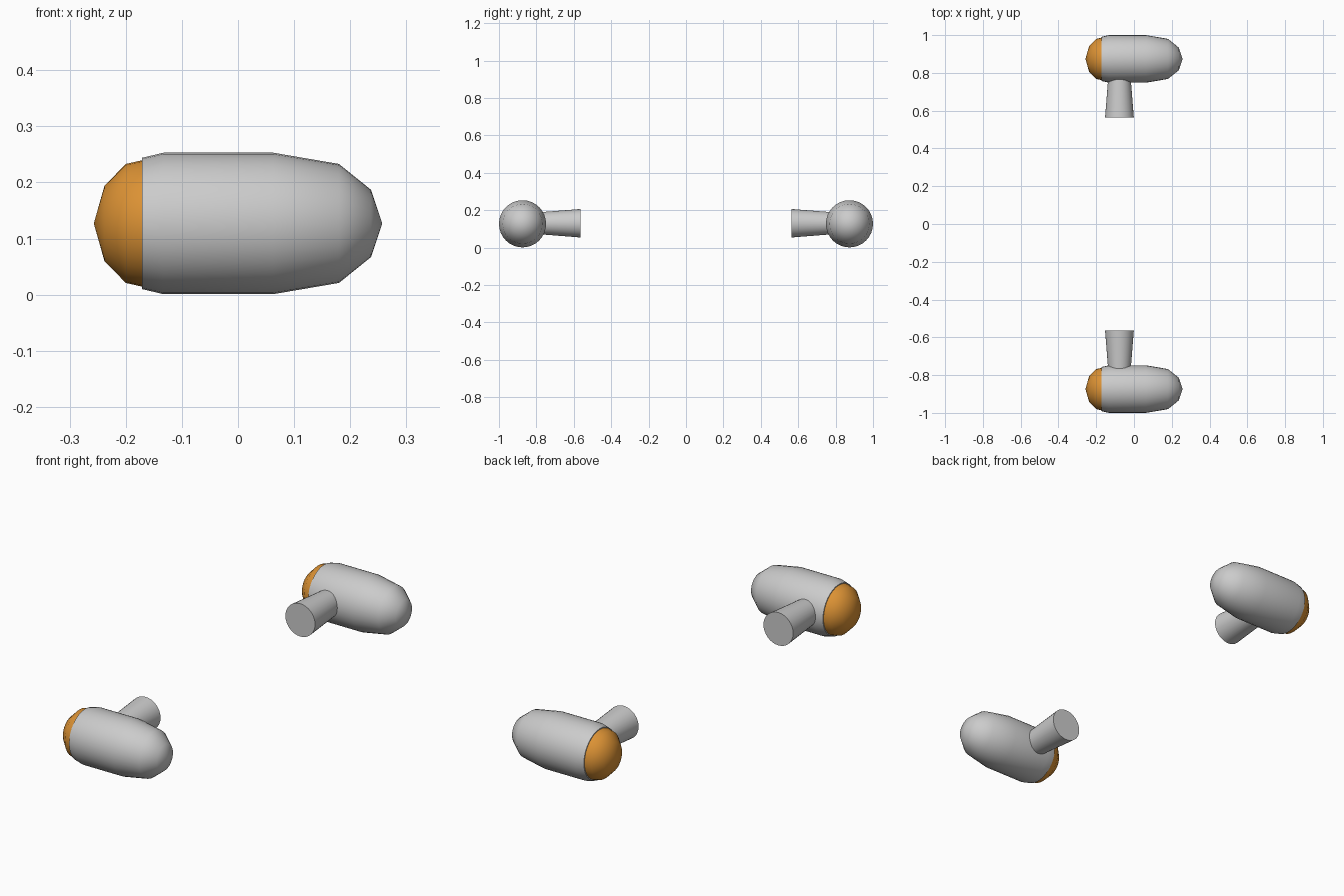
import bpy
import bmesh
import math
from mathutils import Matrix, Vector

cube = bpy.data.objects.get("Cube")
if cube:
    bpy.data.objects.remove(cube, do_unlink=True)

SEGMENTS = 32
AXIS_Z = 0.127


def material(name, color):
    mat = bpy.data.materials.new(name)
    mat.use_nodes = True
    mat.diffuse_color = color
    mat.node_tree.nodes["Principled BSDF"].inputs["Base Color"].default_value = color
    return mat


grey = material("light grey", (0.6, 0.6, 0.6, 1))
orange = material("orange", (0.72, 0.29, 0.035, 1))


def lathe(name, profile, axis, origin, mat):
    """Spin (distance, radius) points around an axis through the origin point."""
    bm = bmesh.new()
    verts = [bm.verts.new((r, 0, d)) for d, r in profile]
    edges = [bm.edges.new(pair) for pair in zip(verts, verts[1:])]
    bmesh.ops.spin(bm, geom=verts + edges, cent=(0, 0, 0), axis=(0, 0, 1),
                   angle=math.tau, steps=SEGMENTS, use_merge=True)
    bmesh.ops.remove_doubles(bm, verts=bm.verts, dist=0.0001)
    turn = Vector((0, 0, 1)).rotation_difference(Vector(axis)).to_matrix().to_4x4()
    bm.transform(Matrix.Translation(origin) @ turn)
    bmesh.ops.recalc_face_normals(bm, faces=bm.faces)
    mesh = bpy.data.meshes.new(name)
    bm.to_mesh(mesh)
    bm.free()
    mesh.materials.append(mat)
    obj = bpy.data.objects.new(name, mesh)
    bpy.context.collection.objects.link(obj)
    bpy.ops.object.select_all(action='DESELECT')
    obj.select_set(True)
    bpy.context.view_layer.objects.active = obj
    bpy.ops.object.shade_smooth_by_angle(angle=math.radians(62))


BODY = [(-0.171, 0.105), (-0.171, 0.117), (-0.133, 0.126), (0.063, 0.126),
        (0.18, 0.106), (0.237, 0.06), (0.257, 0)]
DOME = [(-0.257, 0), (-0.238, 0.067), (-0.2, 0.106), (-0.165, 0.114), (-0.165, 0)]
STRUT = [(0, 0), (0, 0.076), (0.24, 0.057), (0.24, 0)]

# One pod at the front and its mirror image at the back
for label, side in (("front", -1), ("back", 1)):
    center = Vector((0, side * 0.874, AXIS_Z))
    lathe(label + "_pod_body", BODY, (1, 0, 0), center, grey)
    lathe(label + "_pod_dome", DOME, (1, 0, 0), center, orange)
    # Tapered strut pointing towards the middle
    lathe(label + "_strut", STRUT, (0, side, 0),
          Vector((-0.077, side * 0.565, 0.13)), grey)
